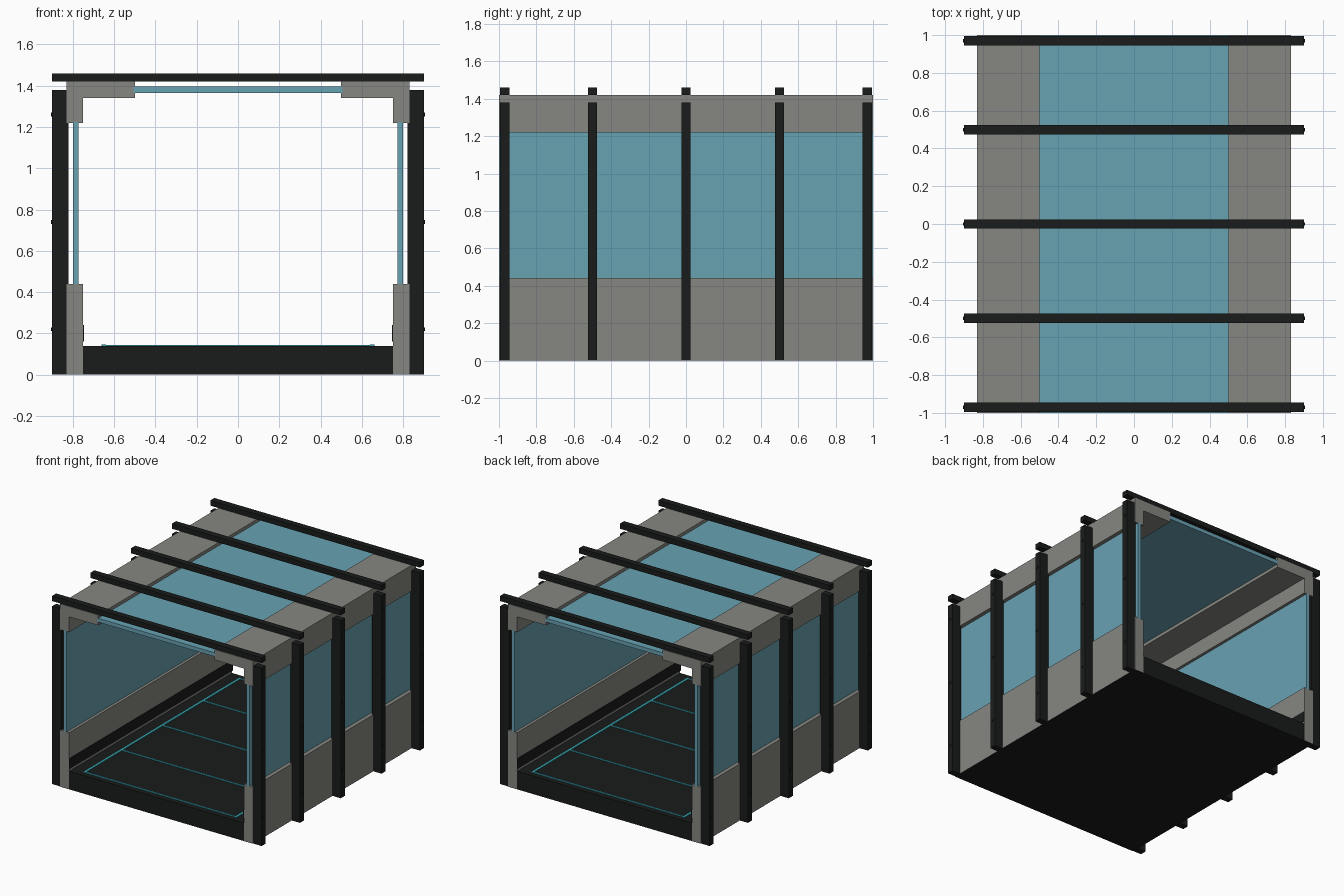
import bpy, bmesh
from math import pi
from mathutils import Matrix

if "Cube" in bpy.data.objects:
    bpy.data.objects.remove(bpy.data.objects["Cube"])


def material(name, rgb):
    m = bpy.data.materials.new(name)
    m.diffuse_color = (*rgb, 1)
    m.use_nodes = True
    m.node_tree.nodes["Principled BSDF"].inputs["Base Color"].default_value = m.diffuse_color
    return m


PANEL = material("panel_grey", (0.24, 0.24, 0.22))
GLASS = material("glass_blue", (0.14, 0.36, 0.45))
BLACK = material("frame_black", (0.01, 0.011, 0.011))
GLOW = material("line_teal", (0.04, 0.38, 0.44))


def finish(name, bm, mat):
    bmesh.ops.recalc_face_normals(bm, faces=bm.faces)
    mesh = bpy.data.meshes.new(name)
    bm.to_mesh(mesh)
    bm.free()
    mesh.materials.append(mat)
    ob = bpy.data.objects.new(name, mesh)
    bpy.context.collection.objects.link(ob)
    return ob


def box(name, x, y, z, mat):
    """Box from (min, max) ranges."""
    bm = bmesh.new()
    bmesh.ops.create_cube(bm, size=1)
    for v in bm.verts:
        for i, (a, b) in enumerate((x, y, z)):
            v.co[i] = a if v.co[i] < 0 else b
    return finish(name, bm, mat)


def extrude_y(name, profile, y0, y1, mat):
    """Extrude an x-z profile along y."""
    bm = bmesh.new()
    face = bm.faces.new([bm.verts.new((x, y0, z)) for x, z in profile])
    new = bmesh.ops.extrude_face_region(bm, geom=[face])["geom"]
    bmesh.ops.translate(bm, vec=(0, y1 - y0, 0),
                        verts=[g for g in new if isinstance(g, bmesh.types.BMVert)])
    return finish(name, bm, mat)


def bolt(name, x, y, z):
    bm = bmesh.new()
    bmesh.ops.create_cone(bm, cap_ends=True, segments=12, radius1=0.009, radius2=0.009,
                          depth=0.016,
                          matrix=Matrix.Translation((x, y, z)) @ Matrix.Rotation(pi / 2, 4, 'Y'))
    return finish(name, bm, BLACK)


LENGTH = (-1, 1)
RIBS = (-0.97, -0.5, 0, 0.5, 0.97)

# Floor slab and roof glass
box("floor", (-0.829, 0.829), (-0.999, 0.999), (0, 0.14), BLACK)
box("roof_glass", (-0.505, 0.505), LENGTH, (1.365, 1.395), GLASS)

# Side walls, mirrored left and right
for side, s in (("left", -1), ("right", 1)):
    def span(a, b):
        return tuple(sorted((s * a, s * b)))

    box(f"{side}_lower_wall", span(0.75, 0.83), LENGTH, (0.002, 0.44), PANEL)
    box(f"{side}_glass", span(0.772, 0.8), LENGTH, (0.435, 1.225), GLASS)
    box(f"{side}_inner_trim", span(0.745, 0.755), LENGTH, (0.16, 0.24), BLACK)
    corner = [(0.83, 1.22), (0.83, 1.42), (0.5, 1.42), (0.5, 1.34), (0.75, 1.34), (0.75, 1.22)]
    extrude_y(f"{side}_roof_corner", [(s * x, z) for x, z in corner], -1, 1, PANEL)

    # Vertical ribs with bolts
    for i, y in enumerate(RIBS):
        box(f"{side}_rib_{i}", span(0.82, 0.9), (y - 0.025, y + 0.025), (0, 1.38), BLACK)
        for j, z in enumerate((0.22, 0.74, 1.26)):
            bolt(f"{side}_bolt_{i}_{j}", s * 0.897, y, z)

    # Long floor light lines
    box(f"{side}_floor_line", span(0.64, 0.66), (-0.96, 0.96), (0.135, 0.146), GLOW)

# Roof ribs and cross floor lines
for i, y in enumerate(RIBS):
    box(f"roof_rib_{i}", (-0.9, 0.9), (y - 0.025, y + 0.025), (1.42, 1.46), BLACK)
    line_y = max(-0.95, min(0.95, y))
    box(f"cross_floor_line_{i}", (-0.65, 0.65), (line_y - 0.008, line_y + 0.008),
        (0.135, 0.145), GLOW)
